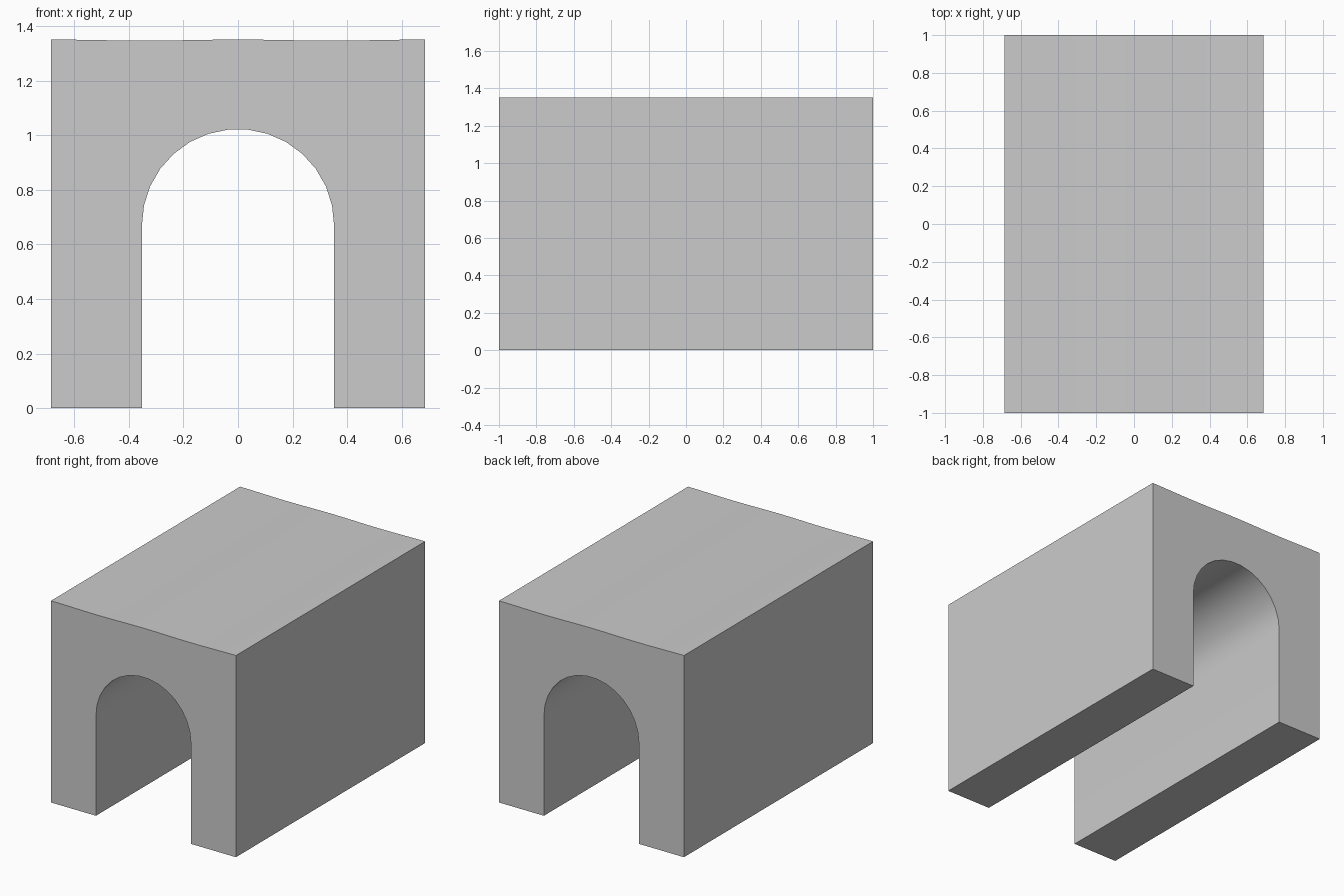
import bpy, bmesh
from math import sin, cos, radians, pi

if "Cube" in bpy.data.objects:
    bpy.data.objects.remove(bpy.data.objects["Cube"])

HALF_W, HEIGHT, HALF_L = 0.685, 1.35, 1.0
ARCH_R, SPRING_Z, ARCH_SEGS = 0.352, 0.67, 15
TOP_SEGS = 16

# Arched opening, left foot over the crown to right foot
profile = [(-HALF_W, 0), (-ARCH_R, 0)]
for i in range(ARCH_SEGS + 1):
    a = radians(180 - 180 * i / ARCH_SEGS)
    profile.append((ARCH_R * cos(a), SPRING_Z + ARCH_R * sin(a)))
profile += [(ARCH_R, 0), (HALF_W, 0)]

# Very slightly wavy top, right to left
for i in range(TOP_SEGS + 1):
    x = HALF_W * (1 - 2 * i / TOP_SEGS)
    profile.append((x, HEIGHT - 0.002 * (1 - cos(2 * pi * x / HALF_W))))

# Extrude the profile along the tunnel
bm = bmesh.new()
face = bm.faces.new([bm.verts.new((x, -HALF_L, z)) for x, z in profile])
res = bmesh.ops.extrude_face_region(bm, geom=[face], use_keep_orig=True)
new_verts = [g for g in res["geom"] if isinstance(g, bmesh.types.BMVert)]
bmesh.ops.translate(bm, verts=new_verts, vec=(0, 2 * HALF_L, 0))
bmesh.ops.recalc_face_normals(bm, faces=bm.faces)
bmesh.ops.triangulate(bm, faces=[f for f in bm.faces if len(f.verts) > 4])

mesh = bpy.data.meshes.new("tunnel_block")
bm.to_mesh(mesh)
bm.free()
tunnel = bpy.data.objects.new("tunnel_block", mesh)
bpy.context.collection.objects.link(tunnel)

# Smooth vault, crisp outer edges
bpy.context.view_layer.objects.active = tunnel
tunnel.select_set(True)
bpy.ops.object.shade_smooth_by_angle(angle=radians(30))
